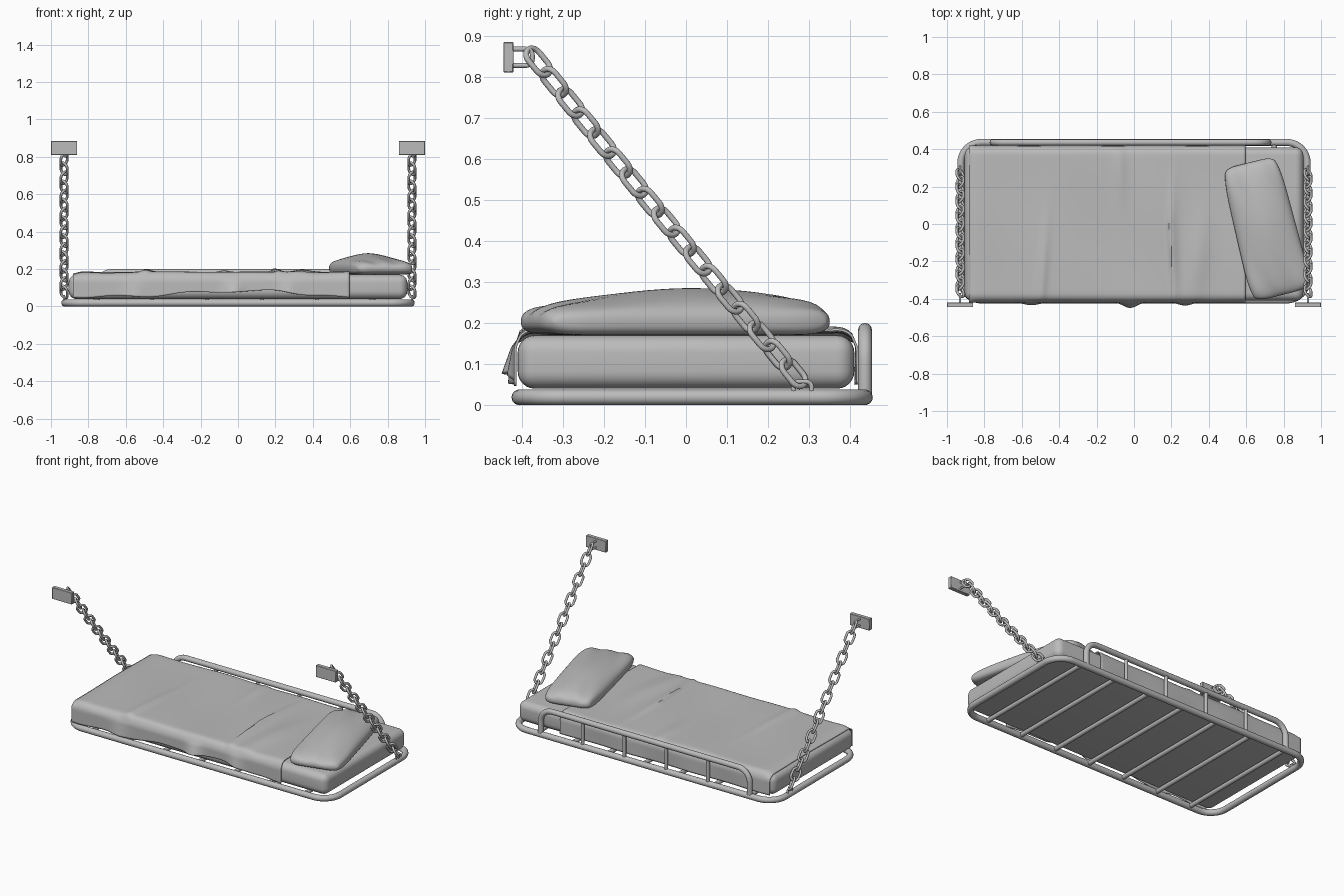
import bpy, bmesh, math
from mathutils import Vector as V

if "Cube" in bpy.data.objects:
    bpy.data.objects.remove(bpy.data.objects["Cube"])

# one mid-grey material for every part
GREY = bpy.data.materials.new("mid_grey")
GREY.diffuse_color = (0.5, 0.5, 0.5, 1)
GREY.use_nodes = True
GREY.node_tree.nodes["Principled BSDF"].inputs["Base Color"].default_value = GREY.diffuse_color


def finish(ob, angle=40):
    bpy.ops.object.select_all(action='DESELECT')
    ob.select_set(True)
    bpy.context.view_layer.objects.active = ob
    if ob.type == 'CURVE':
        bpy.ops.object.convert(target='MESH')
    bpy.ops.object.shade_smooth_by_angle(angle=math.radians(angle))
    ob = bpy.context.object
    if not ob.data.materials:
        ob.data.materials.append(GREY)
    return ob


def fillet(pts, r, cyclic=False, n=6):
    """Round the right-angled corners of a path."""
    pts = [V(p) for p in pts]
    out = []
    for i, p in enumerate(pts):
        if not cyclic and i in (0, len(pts) - 1):
            out.append(p)
            continue
        a = (pts[i - 1] - p).normalized()
        b = (pts[(i + 1) % len(pts)] - p).normalized()
        c = p + (a + b) * r
        for k in range(n + 1):
            t = math.pi / 2 * k / n
            out.append(c - b * r * math.cos(t) - a * r * math.sin(t))
    return out


def tubes(name, paths, r, cyclic=False, res=3):
    cu = bpy.data.curves.new(name, 'CURVE')
    cu.dimensions = '3D'
    cu.bevel_depth, cu.bevel_resolution = r, res
    cu.use_fill_caps = True
    for path in paths:
        sp = cu.splines.new('POLY')
        sp.points.add(len(path) - 1)
        for q, p in zip(sp.points, path):
            q.co = (*p, 1)
        sp.use_cyclic_u = cyclic
    ob = bpy.data.objects.new(name, cu)
    bpy.context.collection.objects.link(ob)
    return finish(ob, 60)


def box(name, lo, hi, bevel, seg):
    bm = bmesh.new()
    bmesh.ops.create_cube(bm, size=1)
    lo, hi = V(lo), V(hi)
    for v in bm.verts:
        v.co = (lo + hi) / 2 + v.co * (hi - lo)
    bmesh.ops.bevel(bm, geom=bm.edges[:], offset=bevel, segments=seg, profile=0.5, affect='EDGES')
    return from_bm(name, bm)


def from_bm(name, bm):
    bmesh.ops.recalc_face_normals(bm, faces=bm.faces[:])
    me = bpy.data.meshes.new(name)
    bm.to_mesh(me)
    bm.free()
    ob = bpy.data.objects.new(name, me)
    bpy.context.collection.objects.link(ob)
    return finish(ob)


def add_grid(bm, rows):
    vs = [[bm.verts.new(p) for p in row] for row in rows]
    for r0, r1 in zip(vs, vs[1:]):
        for i in range(len(r0) - 1):
            bm.faces.new((r0[i], r0[i + 1], r1[i + 1], r1[i]))


def bump(d, w):
    return math.exp(-(d / w) ** 2)


# bed frame: outer hoop and cross slats
X, YF, YB, R = 0.926, -0.406, 0.436, 0.019
tubes("bed_frame", [fillet([(-X, YF, R), (X, YF, R), (X, YB, R), (-X, YB, R)], 0.11, True, 10)], R, True, 5)
tubes("frame_slats", [[(x / 4, YF, R), (x / 4, YB, R)] for x in range(-3, 4)], 0.014)

# back guard rail and its posts
x0, x1, zt = -0.755, 0.718, 0.183
tubes("back_rail", [fillet([(x0, YB, R), (x0, YB, zt), (x1, YB, zt), (x1, YB, R)], 0.08, n=8)], 0.017, res=4)
tubes("rail_posts", [[(x0 + (x1 - x0) * k / 5, YB, R), (x0 + (x1 - x0) * k / 5, YB, zt)]
                     for k in range(1, 5)], 0.011)

# mattress
box("mattress", (-0.905, -0.41, 0.04), (0.905, 0.41, 0.17), 0.042, 6)


# blanket draped over front and back edges, with folds
def blanket_row(x):
    hem = 0.052 + 0.028 * (bump(x + 0.1, 0.28) + bump(x - 0.22, 0.12)) + 0.006 * math.sin(17 * x)
    flare = 0.14 * bump(x + 0.55, 0.06) + 0.36 * bump(x + 0.02, 0.05) + 0.2 * bump(x - 0.27, 0.05)
    y, z, r = 0.416, 0.177, 0.045
    front = fillet([(x, -y, hem), (x, -y, z), (x, 0, z)], r)[1:-1]
    back = fillet([(x, 0, z), (x, y, z), (x, y, 0.05)], r)[1:-1]
    row = [V((x, -y, hem + (z - r - hem) * k / 8)) for k in range(8)] + front
    row += [V((x, (y - r) * (k / 15 - 1), z)) for k in range(1, 30)] + back
    row += [V((x, y, z - r - (z - r - 0.05) * k / 8)) for k in range(1, 9)]
    for p in row:
        s = p.y
        if p.z > 0.16:  # creases across the top
            p.z += 0.004 * (1 + math.sin(9 * x + 4 * s) * math.cos(5 * s - 3 * x))
            p.z += 0.012 * bump(x + 0.47 - 0.07 * s, 0.025) * bump(s + 0.3, 0.3)
            d = x - 0.19 - 0.06 * abs(s)
            p.z += 0.018 * bump(d, 0.035 if d > 0 else 0.012) * bump(s + 0.12, 0.3)
            p.z += 0.01 * bump(x + 0.06 + 0.05 * s, 0.03) * bump(s - 0.3, 0.15)
            p.z += 0.014 * bump(x - 0.36 - 0.1 * s, 0.06) * bump(s + 0.2, 0.25)
            p.z -= 0.012 * bump(x + 0.885, 0.03)
        elif s < 0:
            p.y -= flare * (0.16 - p.z)
        else:
            p.y += 0.03 * (0.16 - p.z) * math.sin(14 * x)
    return row


bm = bmesh.new()
add_grid(bm, [blanket_row(-0.882 + 1.477 * i / 120) for i in range(121)])
blanket = from_bm("blanket", bm)
sol = blanket.modifiers.new("thickness", 'SOLIDIFY')
sol.thickness, sol.offset = 0.006, 0

# pillow: two cushioned sheets joined at the rim, turned on the bed
N = 32
ca, sa = math.cos(math.radians(14)), math.sin(math.radians(14))
bm = bmesh.new()
for side in (1, -1):
    rows = []
    for i in range(N + 1):
        row = []
        for j in range(N + 1):
            u, v = (math.sin(math.pi * (k / N - 0.5)) for k in (i, j))
            e = max(0, (1 - u ** 12) * (1 - v ** 12)) ** 0.4
            px = 0.162 * u * (1 - 0.12 * v ** 6) * (1 - 0.04 * v)
            py = 0.365 * v * (1 - 0.06 * u ** 6)
            z = 0.203 + side * 0.033 * e
            if side > 0:
                z += 0.049 * (1 - abs(u) ** 1.7) * (1 - abs((v - 0.1) / 1.1) ** 1.7) * e
                z += 0.004 * e * math.sin(9 * u + 5 * v) * v * v
            row.append((0.704 + px * ca - py * sa, -0.025 + px * sa + py * ca, z))
        rows.append(row)
    add_grid(bm, rows)
bmesh.ops.remove_doubles(bm, verts=bm.verts[:], dist=0.0004)
finish(from_bm("pillow", bm), 60)

# wall plates, brackets, chains and frame staples on both sides
top, bottom, count = V((-0.36, 0.836)), V((0.262, 0.078)), 17
for label, s in (("left", -1), ("right", 1)):
    cx = 0.93 * s
    box("wall_plate_" + label, (cx - 0.07, -0.445, 0.81), (cx + 0.07, -0.42, 0.884), 0.002, 1)
    tubes("plate_bracket_" + label, [fillet([(cx, -0.425, 0.867), (cx, -0.374, 0.867),
          (cx, -0.374, 0.827), (cx, -0.425, 0.827)], 0.015)], 0.006)
    tubes("frame_staple_" + label, [fillet([(cx, 0.262, 0.03), (cx, 0.262, 0.057),
          (cx, 0.306, 0.057), (cx, 0.306, 0.03)], 0.013)], 0.006)
    d2 = (bottom - top).normalized()
    d, n = V((0, d2.x, d2.y)), V((0, -d2.y, d2.x))
    links = []
    for k in range(count):
        t = k / (count - 1)
        m = top.lerp(bottom, t)
        c = V((cx, m.x, m.y - 0.04 * t * (1 - t)))  # slight sag
        side = (V((1, 0, 0)) + n * (1 if k % 2 else -1)).normalized() * 0.0235
        a = d * 0.0382
        links.append(fillet([c + a + side, c - a + side, c - a - side, c + a - side], 0.0225, True, 5))
    tubes("chain_" + label, links, 0.0072, True)
